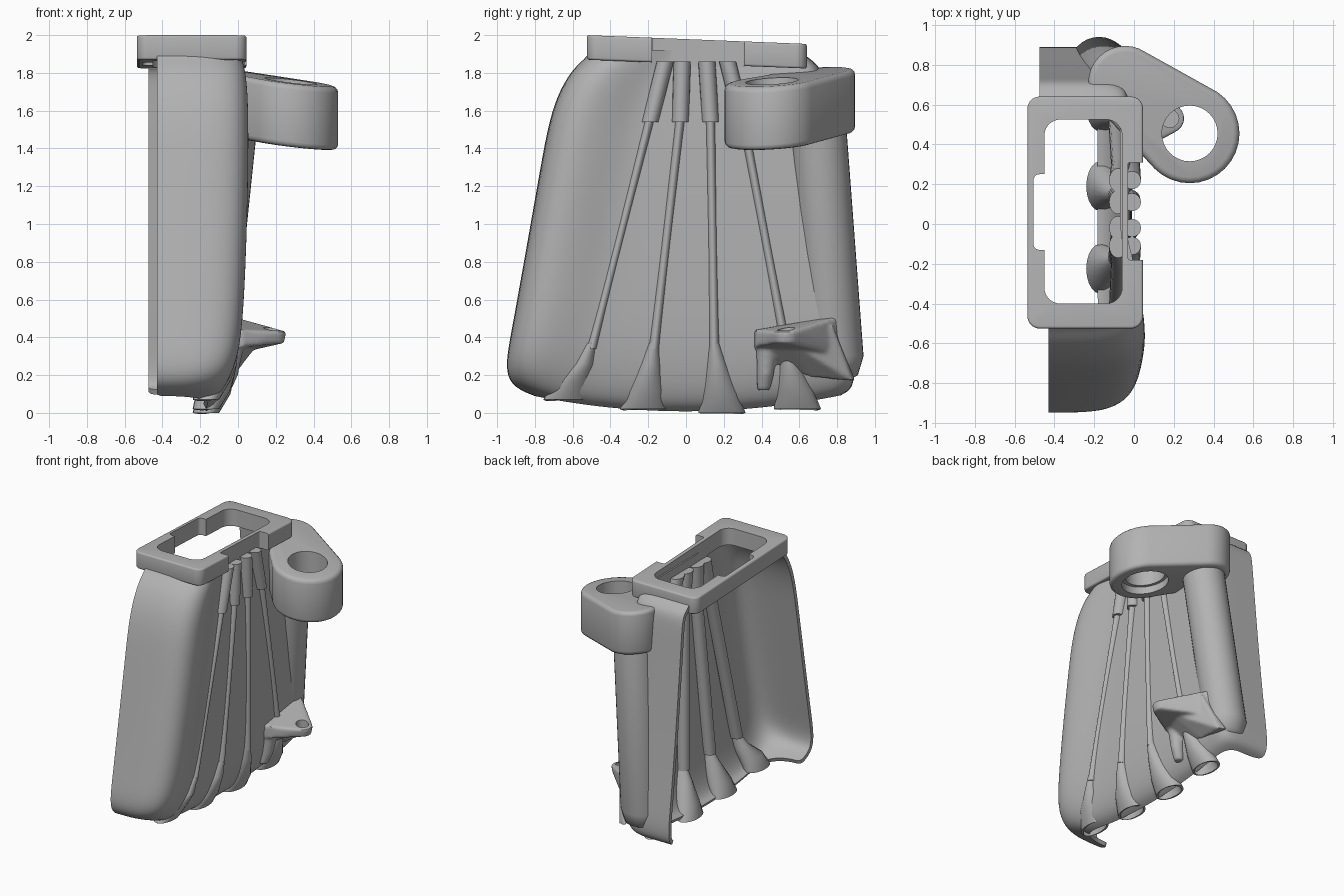
import bpy, bmesh, math

cube = bpy.data.objects.get("Cube")
if cube:
    bpy.data.objects.remove(cube, do_unlink=True)

grey = bpy.data.materials.new("grey plastic")
grey.use_nodes = True
grey.diffuse_color = (0.45, 0.45, 0.45, 1)
grey.node_tree.nodes["Principled BSDF"].inputs["Base Color"].default_value = grey.diffuse_color


def make(name, bm):
    mesh = bpy.data.meshes.new(name)
    bm.to_mesh(mesh)
    bm.free()
    mesh.materials.append(grey)
    ob = bpy.data.objects.new(name, mesh)
    bpy.context.collection.objects.link(ob)
    return ob


def finish(ob, angle=35):
    """Apply the modifiers and smooth the shading."""
    bpy.ops.object.select_all(action='DESELECT')
    ob.select_set(True)
    bpy.context.view_layer.objects.active = ob
    bpy.ops.object.convert(target='MESH')
    bpy.ops.object.shade_smooth_by_angle(angle=math.radians(angle))


def bevel(ob, width):
    m = ob.modifiers.new("Bevel", 'BEVEL')
    m.width, m.segments, m.limit_method = width, 3, 'ANGLE'
    m.angle_limit = math.radians(40)


def cut(ob, cutters):
    for c in cutters:
        m = ob.modifiers.new("Cut", 'BOOLEAN')
        m.operation, m.object, m.solver = 'DIFFERENCE', c, 'EXACT'
    finish(ob)
    for c in cutters:
        bpy.data.objects.remove(c, do_unlink=True)


def hull(name, points):
    bm = bmesh.new()
    for p in points:
        bm.verts.new(p)
    bmesh.ops.convex_hull(bm, input=bm.verts)
    loose = [v for v in bm.verts if not v.link_faces]
    bmesh.ops.delete(bm, geom=loose, context='VERTS')
    bmesh.ops.dissolve_limit(bm, angle_limit=0.01, verts=bm.verts, edges=bm.edges)
    bmesh.ops.recalc_face_normals(bm, faces=bm.faces)
    return make(name, bm)


def disc(x, y, r, z, n=32):
    """Circle of points; z may be a number or a height function."""
    out = []
    for i in range(n):
        a = 2 * math.pi * i / n
        px, py = x + r * math.cos(a), y + r * math.sin(a)
        out.append((px, py, z(px, py) if callable(z) else z))
    return out


def prism(name, circles, low, high):
    return hull(name, [p for c in circles for z in (low, high) for p in disc(*c, z)])


def rounded(x0, x1, y0, y1, r):
    return [(x, y, r) for x in (x0 + r, x1 - r) for y in (y0 + r, y1 - r)]


def tube(name, rings, n=20, caps=True):
    """Loft of horizontal ellipses (x, y, z, rx, ry)."""
    bm = bmesh.new()
    loops = []
    for x, y, z, rx, ry in rings:
        loops.append([bm.verts.new((x + rx * math.cos(2 * math.pi * i / n),
                                    y + ry * math.sin(2 * math.pi * i / n), z)) for i in range(n)])
    for a, b in zip(loops, loops[1:]):
        for i in range(n):
            j = (i + 1) % n
            bm.faces.new((a[i], a[j], b[j], b[i]))
    if caps:
        bm.faces.new(loops[0])
        bm.faces.new(loops[-1])
    bmesh.ops.recalc_face_normals(bm, faces=bm.faces)
    return make(name, bm)


# Shell: three-sided wall lofted upward, curling in at the foot
ROWS = [  # z, front y, back y, side x, recess of side panel
    (0.10, -0.80, 0.82, -0.16, 0.01), (0.12, -0.88, 0.87, -0.11, 0.01),
    (0.17, -0.94, 0.89, -0.06, 0.02), (0.27, -0.955, 0.89, -0.005, 0.04),
    (0.45, -0.92, 0.865, 0.03, 0.05), (0.9, -0.84, 0.81, 0.05, 0.06),
    (1.3, -0.77, 0.77, 0.06, 0.07), (1.55, -0.725, 0.745, 0.06, 0.075),
    (1.72, -0.665, 0.73, 0.055, 0.075), (1.83, -0.59, 0.715, 0.04, 0.07),
    (1.87, -0.54, 0.66, 0.025, 0.06), (1.92, -0.50, 0.60, 0.02, 0.06)]
bm = bmesh.new()
grid = []
for z, yf, yb, xs, rec in ROWS:
    xc = xs - rec
    sec = [(-0.43, yf), (xs * 0.4 - 0.318, yf), (xs - 0.15, yf + 0.005), (xs - 0.05, yf + 0.05),
           (xs - 0.01, yf + 0.12), (xs, yf + 0.2), (xc + rec * 0.6, yf + 0.32)]
    y0, y1 = yf + 0.45, yb - 0.15
    sec += [(xc, y0 + (y1 - y0) * k / 5) for k in range(6)]
    sec += [(xc, yb - 0.06), (xc - 0.05, yb), (-0.3, yb), (-0.475, yb)]
    drop = max(0, 1 - z / 0.45) * 0.12
    grid.append([bm.verts.new((x, y, z - drop * max(0, 1 - (y / 0.85) ** 2))) for x, y in sec])
for a, b in zip(grid, grid[1:]):
    for i in range(len(a) - 1):
        bm.faces.new((a[i], a[i + 1], b[i + 1], b[i]))
shell = make("shell_wall", bm)
sub = shell.modifiers.new("Smooth", 'SUBSURF')
sub.levels = sub.render_levels = 2
sol = shell.modifiers.new("Thickness", 'SOLIDIFY')
sol.thickness, sol.offset = 0.03, -1
finish(shell)

# Collar at the top, slightly sloping toward the back
slope = lambda base: (lambda x, y: base - 0.04 * (y + 0.53))
collar = prism("top_collar", rounded(-0.535, 0.045, -0.525, 0.64, 0.06), slope(1.87), slope(2.0))
bevel(collar, 0.012)
cut(collar, [prism("cut_opening", rounded(-0.45, -0.06, -0.4, 0.525, 0.08), 1.5, 2.3),
             prism("cut_notch", rounded(-0.505, -0.3, -0.13, 0.25, 0.03), 1.5, 2.3),
             prism("cut_slot", rounded(-0.03, 0.3, -0.18, 0.31, 0.01), 1.5, 2.3)])
strip = prism("collar_back_strip", rounded(-0.06, -0.03, -0.19, 0.32, 0.01), 1.83, 1.965)
finish(strip)

# Guide tubes: thick sleeve, thin rod, wider inner rib and flared funnel
GUIDES = [(-0.11, -0.19, -0.50, -0.63, 0.07), (-0.02, -0.03, -0.17, -0.225, 0.02),
          (0.11, 0.13, 0.15, 0.19, 0.0), (0.22, 0.30, 0.53, 0.59, 0.02)]
for n, (top, mid, low, foot, floor) in enumerate(GUIDES, 1):
    finish(tube(f"guide_sleeve_{n}", [(-0.03, mid, 1.54, 0.06, 0.045), (-0.01, top, 1.86, 0.045, 0.045)]))
    finish(tube(f"guide_rod_{n}", [(-0.05, low, 0.34, 0.05, 0.028), (-0.035, mid, 1.56, 0.05, 0.026)]))
    finish(tube(f"inner_rib_{n}", [(-0.085, low, 0.33, 0.045, 0.045), (-0.07, mid, 1.56, 0.045, 0.045),
                                   (-0.08, top, 1.85, 0.045, 0.06)]))
    funnel = tube(f"guide_funnel_{n}", [(-0.17, foot, floor, 0.07, 0.125),
                                        (-0.13, foot * 0.75 + low * 0.25, floor + 0.1, 0.09, 0.1),
                                        (-0.08, foot * 0.3 + low * 0.7, 0.26, 0.075, 0.055),
                                        (-0.05, low, 0.37, 0.05, 0.027)], caps=False)
    fs = funnel.modifiers.new("Thickness", 'SOLIDIFY')
    fs.thickness, fs.offset = 0.015, -1
    finish(funnel, 50)

# Rear post with rounded foot
post = tube("rear_post", [(-0.18, 0.76, 0.16, 0.08, 0.08), (-0.18, 0.78, 0.2, 0.13, 0.13),
                          (-0.175, 0.79, 0.3, 0.15, 0.15), (-0.05, 0.70, 1.5, 0.15, 0.15)], n=32)
finish(post, 50)

# Upper pivot lug with a stepped bore
tilt = lambda base: (lambda x, y: base - 0.12 * (x + 0.04) + 0.06 * (y - 0.71))
lug = prism("upper_lug", [(0.28, 0.455, 0.25), (-0.045, 0.71, 0.185)], tilt(1.475), tilt(1.81))
bevel(lug, 0.03)
cut(lug, [prism("cut_bore", [(0.28, 0.455, 0.14)], 1.2, 2.1),
          prism("cut_counterbore", [(0.28, 0.455, 0.165)], 1.3, tilt(1.53))])

# Lower bracket: screw plate, skirt and leg fused into one soft casting
plate = hull("lower_bracket", disc(0.18, 0.53, 0.075, 0.43) + disc(0.18, 0.53, 0.065, 0.37) +
             [(-0.05, 0.36, 0.34), (-0.05, 0.36, 0.44), (0.03, 0.37, 0.44), (0.03, 0.37, 0.35),
              (0.03, 0.76, 0.37), (0.03, 0.72, 0.45), (-0.06, 0.83, 0.3), (-0.06, 0.84, 0.52)])
skirt = hull("skirt_helper", [(0.12, 0.54, 0.38), (0.03, 0.78, 0.46), (-0.04, 0.88, 0.17),
                              (-0.1, 0.9, 0.17), (-0.06, 0.66, 0.19), (-0.02, 0.5, 0.29),
                              (-0.06, 0.38, 0.28), (0.03, 0.4, 0.37), (-0.13, 0.7, 0.4)])
leg = tube("leg_helper", [(-0.07, 0.41, 0.12, 0.035, 0.035), (-0.05, 0.42, 0.2, 0.05, 0.045),
                          (-0.02, 0.43, 0.39, 0.06, 0.06)])
for part in (skirt, leg):
    m = plate.modifiers.new("Join", 'BOOLEAN')
    m.operation, m.object, m.solver = 'UNION', part, 'EXACT'
remesh = plate.modifiers.new("Fuse", 'REMESH')
remesh.mode, remesh.voxel_size = 'VOXEL', 0.01
soft = plate.modifiers.new("Soften", 'SMOOTH')
soft.factor, soft.iterations = 0.5, 10
finish(plate, 60)
for part in (skirt, leg):
    bpy.data.objects.remove(part, do_unlink=True)
cut(plate, [prism("cut_screw_hole", [(0.18, 0.53, 0.045)], 0.395, 0.7)])
